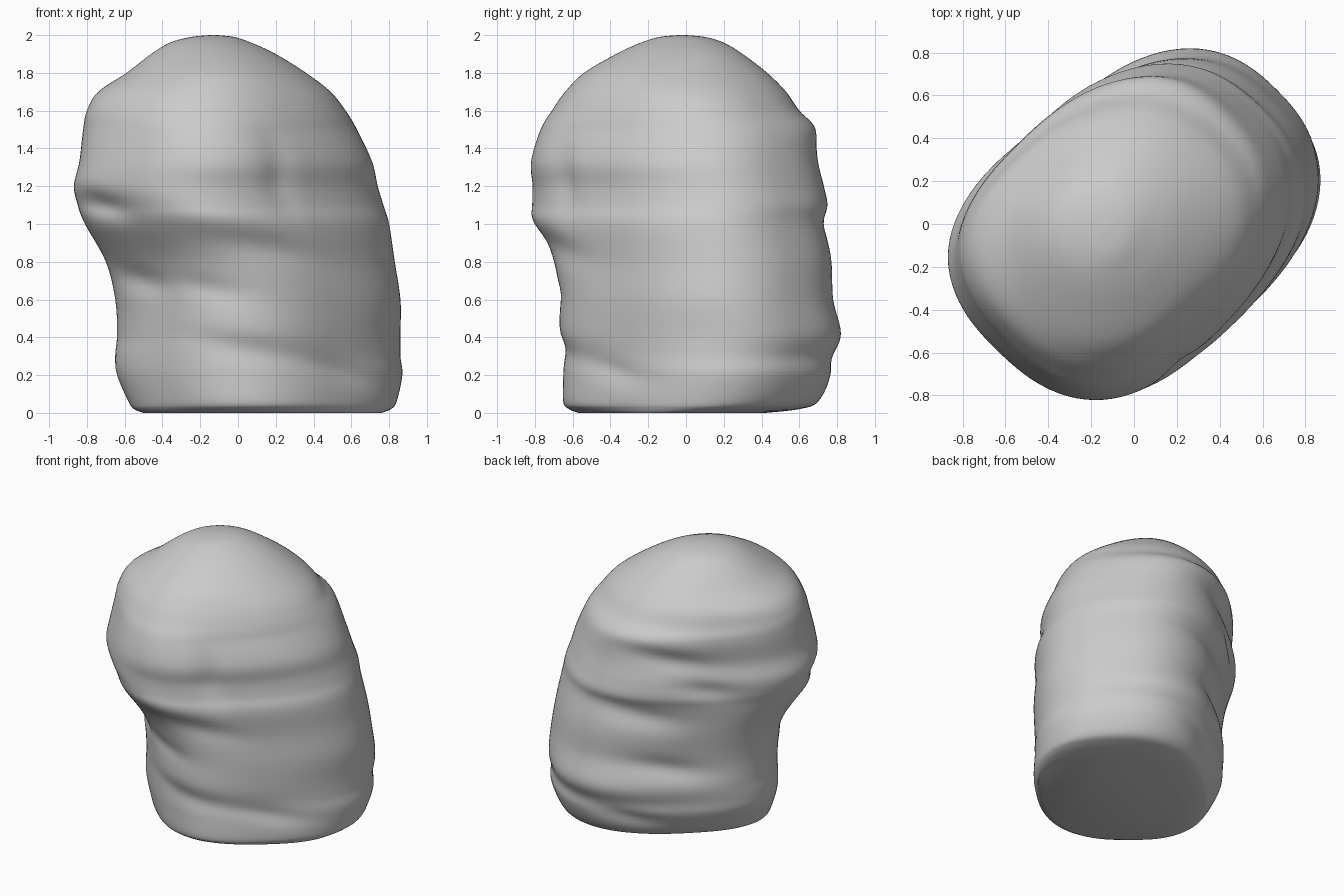
import bpy
import bmesh
from math import sin, cos, pi, exp, radians, atan2

cube = bpy.data.objects.get("Cube")
if cube:
    bpy.data.objects.remove(cube, do_unlink=True)

SEGMENTS = 112
STEPS = 6

# Outline of the mound: height, x min, x max, y min, y max
LEVELS = [
    (0, -.50, .76, -.57, .42),
    (.02, -.55, .81, -.62, .60),
    (.06, -.58, .84, -.65, .70),
    (.2, -.64, .87, -.65, .77),
    (.3, -.65, .86, -.65, .78),
    (.42, -.64, .86, -.67, .82),
    (.6, -.65, .86, -.67, .78),
    (.8, -.70, .83, -.70, .77),
    (1, -.81, .80, -.79, .74),
    (1.1, -.85, .77, -.80, .75),
    (1.2, -.87, .74, -.81, .73),
    (1.33, -.84, .71, -.82, .70),
    (1.5, -.82, .63, -.77, .69),
    (1.6, -.80, .57, -.71, .60),
    (1.7, -.74, .49, -.64, .53),
    (1.8, -.59, .36, -.54, .43),
    (1.9, -.46, .20, -.37, .30),
    (1.96, -.36, .07, -.24, .20),
    (1.99, -.25, -.02, -.14, .10),
    (2, -.15, -.11, -.04, 0),
]

# Folds and lumps: direction in degrees, height, depth, angular width, height spread
FOLDS = [
    (212, 1.1, -.035, .25, .07),
    (256, 1.06, .02, .3, .1),
    (278, .88, -.025, .35, .08),
    (295, 1.25, -.025, .15, .2),
    (215, .7, -.03, .25, .07),
    (250, .66, -.02, .3, .06),
    (260, .36, -.02, .4, .07),
    (315, .22, -.02, .4, .06),
    (105, 1.38, -.03, .45, .07),
    (132, 1.15, -.03, .35, .07),
    (100, .95, -.03, .45, .07),
    (125, .56, -.03, .45, .07),
    (100, .2, -.025, .4, .06),
]


def spline(a, b, c, d, t):
    """Smooth value between b and c."""
    return b + .5 * t * (c - a + t * (2 * a - 5 * b + 4 * c - d + t * (3 * (b - c) + d - a)))


def smooth_levels():
    """Fill in the outline between the listed heights."""
    last = len(LEVELS) - 1
    for i in range(last):
        rows = [LEVELS[min(max(i + k, 0), last)] for k in (-1, 0, 1, 2)]
        for s in range(STEPS):
            yield [spline(*column, s / STEPS) for column in zip(*rows)]
    yield LEVELS[-1]


def fold_depth(angle, z):
    """Sum of the sloping folds at one place on the side."""
    total = 0
    for degrees, height, depth, width, spread in FOLDS:
        turn = (angle - radians(degrees) + pi) % (2 * pi) - pi
        level = z - height + .06 * sin(2 * turn)
        total += depth * exp(-(turn / width) ** 2 - (level / spread) ** 2)
    return total


def fit(values, low, high):
    a, b = min(values), max(values)
    return [low + (v - a) / (b - a) * (high - low) for v in values]


def ring(z, x0, x1, y0, y1):
    """Rounded oblong section, longer toward the back left corner."""
    crown = max(0, z - 1.5)
    aspect = 1.21 - .25 * crown + .07 * exp(-((z - 1.15) / .25) ** 2)
    power = 2.5 - crown
    skew = .09 - .1 * crown
    xs, ys = [], []
    for k in range(SEGMENTS):
        angle = 2 * pi * k / SEGMENTS
        u, v = cos(angle - pi / 4), sin(angle - pi / 4)
        length = aspect * (1 + skew * u)
        radius = (abs(u / length) ** power + abs(v) ** power) ** (-1 / power)
        xs.append(radius * cos(angle))
        ys.append(radius * sin(angle))
    cx, cy = (x0 + x1) / 2, (y0 + y1) / 2
    points = []
    for x, y in zip(fit(xs, x0, x1), fit(ys, y0, y1)):
        angle = atan2(y - cy, x - cx)
        depth = fold_depth(angle, z)
        points.append((x + depth * cos(angle), y + depth * sin(angle), z))
    return points


# Stone colour
stone = bpy.data.materials.new("grey_stone")
stone.use_nodes = True
colour = (.6, .6, .6, 1)
stone.diffuse_color = colour
stone.node_tree.nodes["Principled BSDF"].inputs["Base Color"].default_value = colour

# Leaning boulder body, lofted from the base to the crown
bm = bmesh.new()
rings = [[bm.verts.new(p) for p in ring(*level)] for level in smooth_levels()]
for lower, upper in zip(rings, rings[1:]):
    for k in range(SEGMENTS):
        n = (k + 1) % SEGMENTS
        bm.faces.new((lower[k], lower[n], upper[n], upper[k]))
bm.faces.new(rings[0][::-1])
bm.faces.new(rings[-1])
bmesh.ops.recalc_face_normals(bm, faces=bm.faces[:])

mesh = bpy.data.meshes.new("boulder")
bm.to_mesh(mesh)
bm.free()
mesh.materials.append(stone)
boulder = bpy.data.objects.new("boulder", mesh)
bpy.context.collection.objects.link(boulder)
bpy.context.view_layer.objects.active = boulder
boulder.select_set(True)
bpy.ops.object.shade_smooth_by_angle(angle=radians(50))
